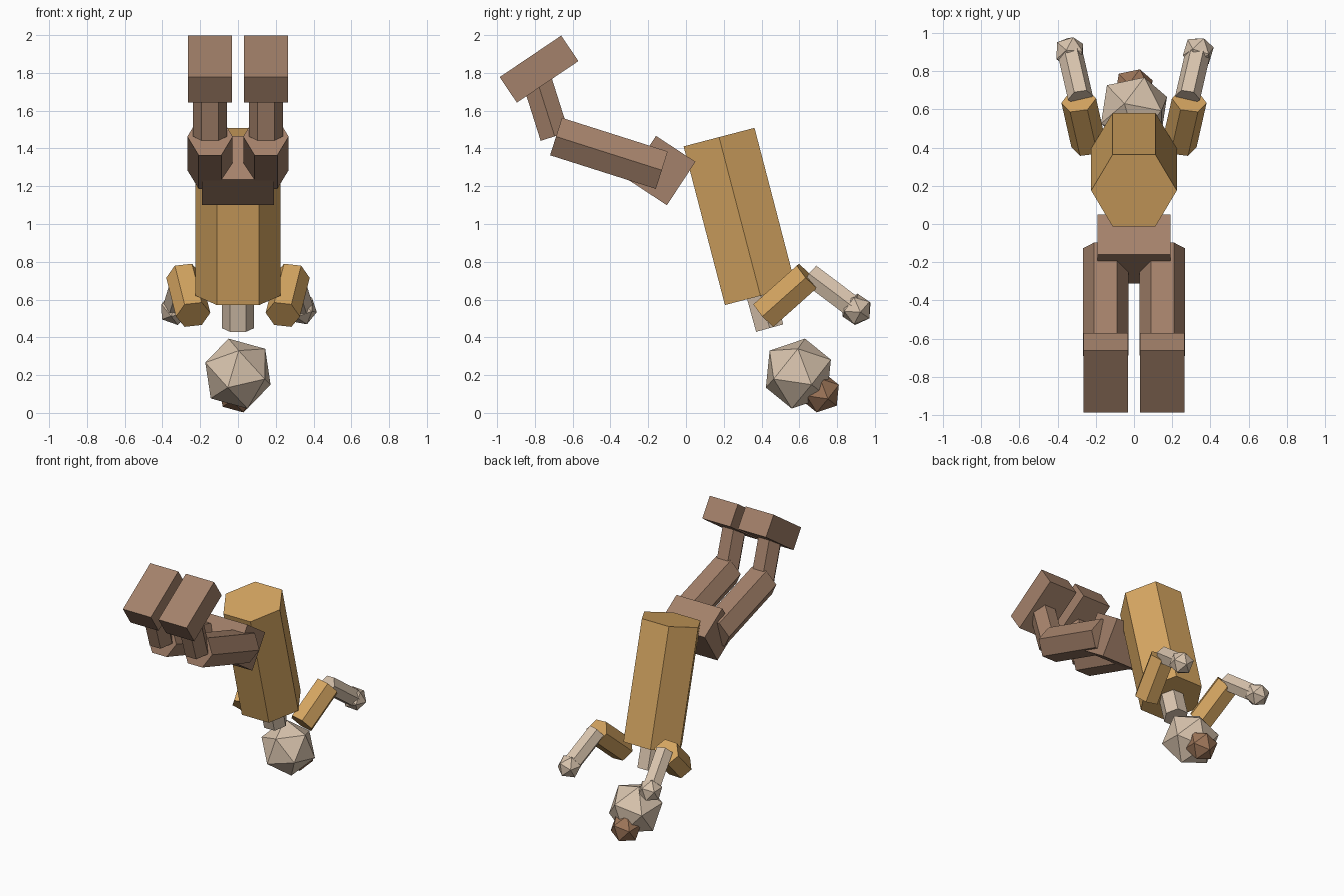
import bpy, bmesh, math
from mathutils import Vector, Matrix

if "Cube" in bpy.data.objects:
    bpy.data.objects.remove(bpy.data.objects["Cube"], do_unlink=True)


def material(name, rgb):
    m = bpy.data.materials.new(name)
    m.use_nodes = True
    m.diffuse_color = (*rgb, 1)
    m.node_tree.nodes["Principled BSDF"].inputs["Base Color"].default_value = (*rgb, 1)
    return m


SHIRT = material("golden shirt", (0.67, 0.38, 0.12))
SKIN = material("pale skin", (0.69, 0.55, 0.42))
TROUSERS = material("brown trousers", (0.37, 0.22, 0.145))
HAIR = material("hair brown", (0.34, 0.18, 0.10))


def frame(centre, z_dir, x_hint):
    """Matrix whose z follows z_dir and whose x leans toward x_hint."""
    z = Vector(z_dir).normalized()
    x = Vector(x_hint)
    x = (x - z * x.dot(z)).normalized()
    rot = Matrix((x, z.cross(x), z)).transposed().to_4x4()
    return Matrix.Translation(centre) @ rot


def finish(name, bm, matrix, mat):
    bm.transform(matrix)
    bmesh.ops.recalc_face_normals(bm, faces=bm.faces)
    mesh = bpy.data.meshes.new(name)
    bm.to_mesh(mesh)
    bm.free()
    mesh.materials.append(mat)
    bpy.context.collection.objects.link(bpy.data.objects.new(name, mesh))


def hex_limb(name, a, b, radius, mat):
    """Six-sided prism from a to b with corners pointing sideways."""
    a, b = Vector(a), Vector(b)
    bm = bmesh.new()
    bmesh.ops.create_cone(bm, cap_ends=True, segments=6, radius1=radius,
                          radius2=radius, depth=(b - a).length)
    # put a corner on local x
    first = max(bm.verts, key=lambda v: v.co.x)
    turn = Matrix.Rotation(-math.atan2(first.co.y, first.co.x), 4, "Z")
    finish(name, bm, frame((a + b) / 2, b - a, (1, 0, 0)) @ turn, mat)


def ball(name, centre, radius, pole, side, mat):
    bm = bmesh.new()
    bmesh.ops.create_icosphere(bm, subdivisions=1, radius=radius)
    finish(name, bm, frame(centre, pole, side), mat)


def block(name, centre, size, z_dir, mat):
    bm = bmesh.new()
    bmesh.ops.create_cube(bm, size=1)
    finish(name, bm, frame(centre, z_dir, (1, 0, 0)) @ Matrix.Diagonal((*size, 1)), mat)


# Trunk
hex_limb("torso", (0, 0.175, 1.46), (0, 0.394, 0.62), 0.224, SHIRT)
hex_limb("neck", (0, 0.385, 0.66), (0, 0.443, 0.449), 0.086, SKIN)
block("hips", (0, -0.13, 1.283), (0.38, 0.25, 0.275), (0, 0.15, 0.228), TROUSERS)

# Head and hair bun share one tilt
pole, side = (-0.05, 0.035, 0.185), (0.005, -0.155, 0.12)
ball("head", (0, 0.595, 0.208), 0.195, pole, side, SKIN)
ball("hair_bun", (0, 0.712, 0.107), 0.11, pole, side, HAIR)

# Limbs on both sides
for label, s in (("left", 1), ("right", -1)):
    shoulder = Vector((s * 0.237, 0.415, 0.52))
    elbow = Vector((s * 0.289, 0.645, 0.725))
    hand = Vector((s * 0.336, 0.902, 0.548))
    hex_limb(label + "_upper_arm", shoulder, elbow, 0.092, SHIRT)
    hex_limb(label + "_forearm", (s * 0.28, 0.66, 0.73), hand, 0.066, SKIN)
    ball(label + "_hand", hand, 0.085, hand - elbow, (1, 0, 0), SKIN)

    x = s * 0.148
    knee = (x, -0.688, 1.463)
    hex_limb(label + "_thigh", (x, -0.128, 1.285), knee, 0.12, TROUSERS)
    hex_limb(label + "_shin", (x, -0.695, 1.464), (x, -0.795, 1.78), 0.09, TROUSERS)
    block(label + "_foot", (x, -0.778, 1.82), (0.233, 0.393, 0.163),
          (0, -0.56, 0.83), TROUSERS)
